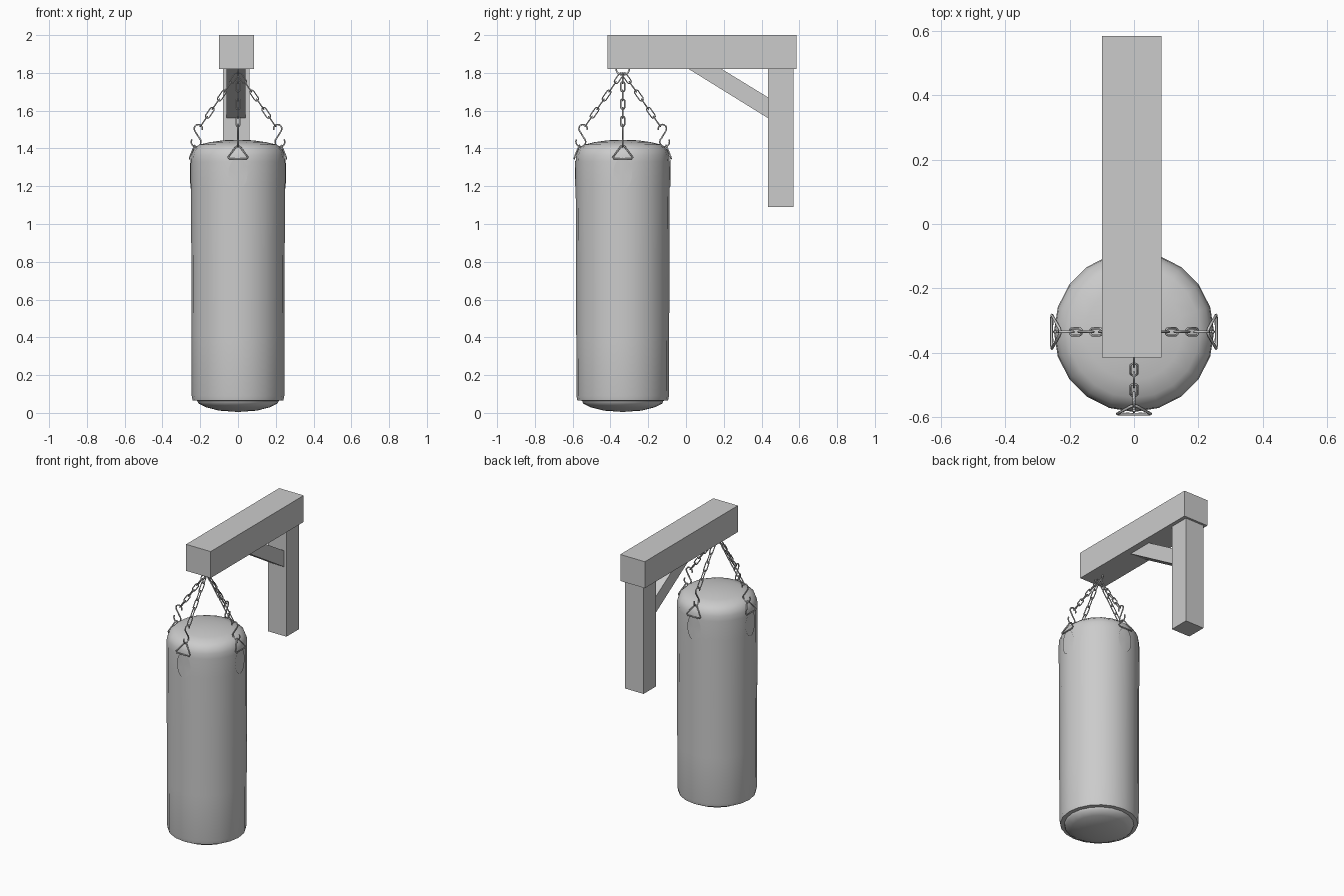
import bpy, bmesh
from math import sin, cos, pi, radians
from mathutils import Vector, Matrix

cube = bpy.data.objects.get("Cube")
if cube:
    bpy.data.objects.remove(cube, do_unlink=True)

grey = bpy.data.materials.new("plain grey")
grey.use_nodes = True
grey.diffuse_color = (0.6, 0.6, 0.6, 1)
grey.node_tree.nodes["Principled BSDF"].inputs["Base Color"].default_value = (0.6, 0.6, 0.6, 1)

AXIS = Vector((0, -0.335, 0))   # vertical axis of the hanging bag
SIDES = 20


def activate(ob):
    bpy.ops.object.select_all(action='DESELECT')
    ob.select_set(True)
    bpy.context.view_layer.objects.active = ob


def mesh_object(name, bm, smooth=False):
    bmesh.ops.recalc_face_normals(bm, faces=bm.faces)
    me = bpy.data.meshes.new(name)
    bm.to_mesh(me)
    bm.free()
    me.materials.append(grey)
    ob = bpy.data.objects.new(name, me)
    bpy.context.collection.objects.link(ob)
    if smooth:
        activate(ob)
        bpy.ops.object.shade_smooth_by_angle(angle=radians(50))
    return ob


def timber(name, x0, x1, outline):
    """Extrude a (y, z) outline from x0 to x1."""
    bm = bmesh.new()
    face = bm.faces.new([bm.verts.new((x0, y, z)) for y, z in outline])
    ext = bmesh.ops.extrude_face_region(bm, geom=[face])
    verts = [g for g in ext["geom"] if isinstance(g, bmesh.types.BMVert)]
    bmesh.ops.translate(bm, verts=verts, vec=(x1 - x0, 0, 0))
    return mesh_object(name, bm)


def rect(y0, y1, z0, z1):
    return [(y0, z0), (y1, z0), (y1, z1), (y0, z1)]


def wire(name, paths, radius):
    """Round wire through (points, closed) paths, turned into a mesh."""
    cu = bpy.data.curves.new(name, 'CURVE')
    cu.dimensions = '3D'
    cu.bevel_depth = radius
    cu.bevel_resolution = 1
    cu.use_fill_caps = True
    for pts, closed in paths:
        sp = cu.splines.new('POLY')
        sp.points.add(len(pts) - 1)
        for p, co in zip(sp.points, pts):
            p.co = (*co, 1)
        sp.use_cyclic_u = closed
    cu.materials.append(grey)
    ob = bpy.data.objects.new(name, cu)
    bpy.context.collection.objects.link(ob)
    activate(ob)
    bpy.ops.object.convert(target='MESH')
    return bpy.context.object


def arc(cx, cz, r, start, end, steps=10):
    """Arc in the radial plane, as (radius, 0, height) points."""
    angles = [radians(start + (end - start) * i / steps) for i in range(steps + 1)]
    return [Vector((cx + r * cos(a), 0, cz + r * sin(a))) for a in angles]


def link(centre, along, across, length, half_width):
    """Closed stadium-shaped chain link."""
    pts = []
    for end in (1, -1):
        for i in range(5):
            a = -pi / 2 + pi * i / 4
            u = end * (length / 2 - half_width + half_width * cos(a))
            pts.append(centre + along * u + across * (end * half_width * sin(a)))
    return pts


# Wooden bracket
timber("beam", -0.10, 0.085, rect(-0.415, 0.585, 1.82, 2.0))
timber("post", -0.08, 0.06, rect(0.435, 0.57, 1.09, 1.82))
timber("brace", -0.06, 0.04, [(0.015, 1.82), (0.435, 1.56), (0.435, 1.67), (0.19, 1.82)])

# Bag: lathed profile of (radius, height)
profile = [(0, 0.005), (0.10, 0.012), (0.17, 0.03), (0.21, 0.05), (0.215, 0.064),
           (0.240, 0.066), (0.245, 0.09), (0.246, 0.4), (0.247, 0.8), (0.249, 1.2),
           (0.249, 1.33), (0.246, 1.365), (0.234, 1.395), (0.205, 1.42),
           (0.15, 1.433), (0.08, 1.443), (0, 1.446)]
bm = bmesh.new()
verts = [bm.verts.new(AXIS + Vector((r, 0, z))) for r, z in profile]
edges = [bm.edges.new(pair) for pair in zip(verts, verts[1:])]
bmesh.ops.spin(bm, geom=verts + edges, cent=AXIS, axis=(0, 0, 1),
               angle=2 * pi, steps=SIDES, use_duplicate=False)
bmesh.ops.remove_doubles(bm, verts=bm.verts, dist=0.0005)
mesh_object("bag", bm, smooth=True)

# Ring under the beam
ring = [AXIS + Vector((0, 0.036 * cos(a), 1.825 + 0.036 * sin(a)))
        for a in [2 * pi * i / 20 for i in range(20)]]
wire("top_ring", [(ring, True)], 0.005)

# Four hangers: patch, triangle ring, hook and chain
LINKS = 6
for k, side in enumerate(("left", "back", "right", "front")):
    place = Matrix.Translation(AXIS) @ Matrix.Rotation(k * pi / 2, 4, 'Z')

    # Oval patch wrapped onto the bag
    bm = bmesh.new()
    bmesh.ops.create_circle(bm, cap_ends=True, cap_tris=True, segments=20, radius=1)
    for v in bm.verts:
        turn, z = v.co.x * 0.2, 1.268 + 0.083 * v.co.y
        v.co = place @ Vector((0.253 * cos(turn), 0.253 * sin(turn), z))
    mesh_object(side + "_patch", bm, smooth=True)

    # Triangle with rounded corners lying over the shoulder
    triangle = [(0.256, -0.045, 1.345), (0.256, 0.045, 1.345), (0.255, 0.052, 1.354),
                (0.232, 0.010, 1.41), (0.229, 0, 1.416), (0.232, -0.010, 1.41),
                (0.255, -0.052, 1.354)]
    wire(side + "_triangle_ring", [([place @ Vector(p) for p in triangle], True)], 0.0045)

    # S-shaped hook
    hook = arc(0.210, 1.505, 0.022, -60, 190) + arc(0.220, 1.436, 0.026, 110, -170)
    hook = arc(0.210, 1.505, 0.022, 200, -30) + arc(0.222, 1.435, 0.026, 130, 390)
    wire(side + "_hook", [([place @ p for p in hook], False)], 0.0045)

    # Chain of alternating links
    low, high = Vector((0.197, 0, 1.52)), Vector((0.006, 0, 1.795))
    along = (high - low).normalized()
    tangent = Vector((0, 1, 0))
    pitch = (high - low).length / LINKS
    paths = []
    for i in range(LINKS):
        across = tangent if i % 2 == 0 else along.cross(tangent)
        pts = link(low + along * pitch * (i + 0.5), along, across, pitch + 0.01, 0.011)
        paths.append(([place @ p for p in pts], True))
    wire(side + "_chain", paths, 0.0035)
